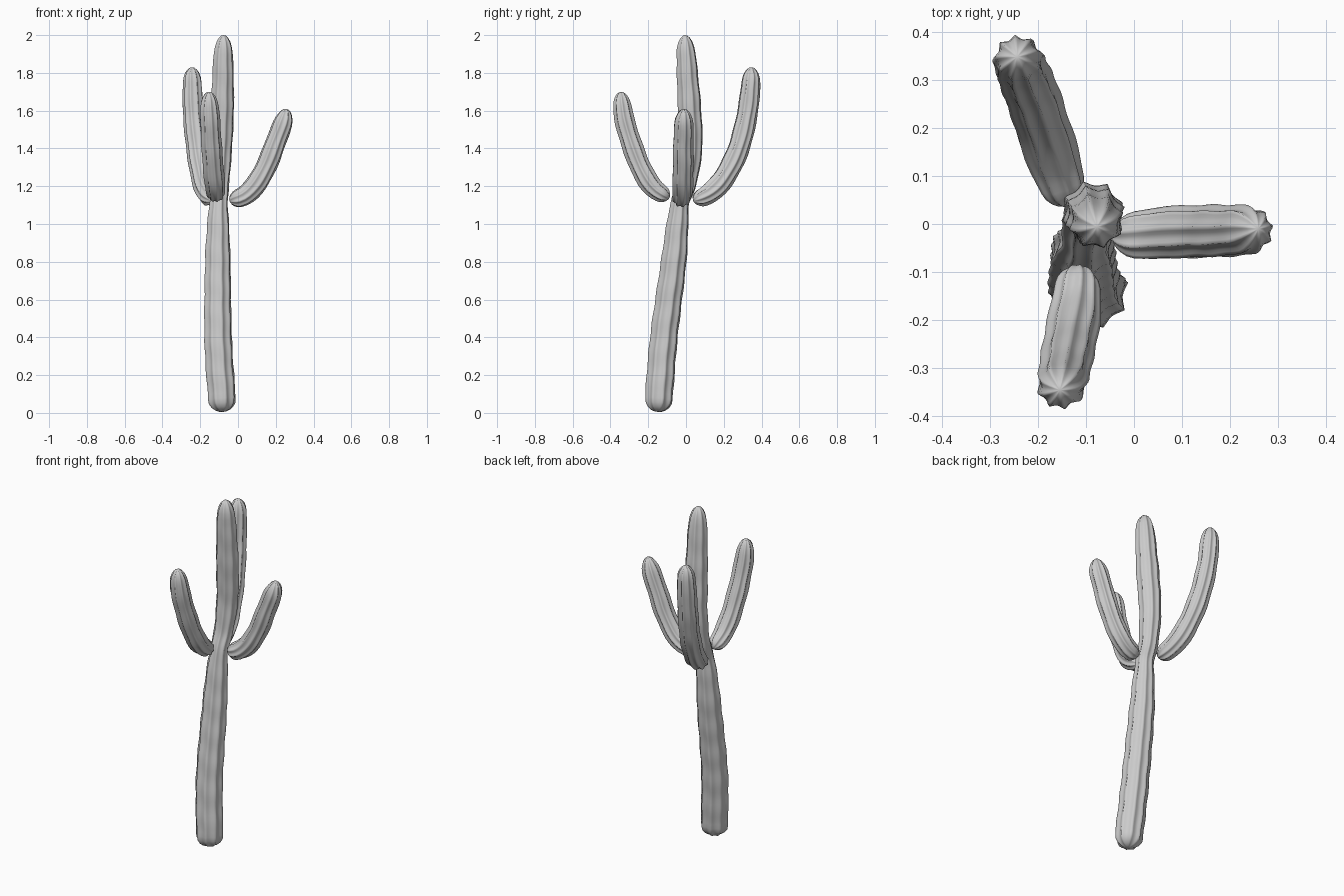
import bpy, bmesh, math, random
from mathutils import Vector

if "Cube" in bpy.data.objects:
    bpy.data.objects.remove(bpy.data.objects["Cube"])

random.seed(4)


def catmull(pts, t):
    # smooth interpolation through 4D points (x, y, z, radius)
    n = len(pts) - 1
    i = min(int(t), n - 1)
    f = t - i
    p1, p2 = pts[i], pts[i + 1]
    p0 = pts[i - 1] if i > 0 else p1 * 2 - p2
    p3 = pts[i + 2] if i + 2 <= n else p2 * 2 - p1
    return 0.5 * (2 * p1 + (p2 - p0) * f + (2 * p0 - 5 * p1 + 4 * p2 - p3) * f * f
                  + (3 * p1 - p0 - 3 * p2 + p3) * f ** 3)


def ribbed_stem(name, points, ribs, step, start_cap, end_cap, depth=0.17):
    pts = [Vector(p) for p in points]
    dense = [catmull(pts, k * (len(pts) - 1) / 400) for k in range(401)]
    length = [0.0]
    for a, b in zip(dense, dense[1:]):
        length.append(length[-1] + (b.xyz - a.xyz).length)
    total = length[-1]

    def at(s):
        k = next((i for i, v in enumerate(length) if v >= s - 1e-9), 400)
        if k == 0:
            return dense[0]
        f = (s - length[k - 1]) / (length[k] - length[k - 1])
        return dense[k - 1].lerp(dense[k], f)

    # ring positions, closer together in the rounded ends
    caps = [1 - math.cos(math.radians(a)) for a in (15, 32, 50, 70)]
    n = int((total - start_cap - end_cap) / step)
    rings = [c * start_cap for c in caps]
    rings += [start_cap + (total - start_cap - end_cap) * i / n for i in range(n + 1)]
    rings += [total - c * end_cap for c in reversed(caps)]

    bm = bmesh.new()
    sides = ribs * 6
    loops = []
    phase = [random.uniform(0, 6.28) for _ in range(ribs)]
    for s in rings:
        p = at(s)
        tangent = (at(min(s + 0.01, total)).xyz - at(max(s - 0.01, 0)).xyz).normalized()
        side = Vector((1, 0.4, 0)).cross(tangent)
        if abs(tangent.z) < 0.98:
            side = Vector((0, 0, 1)).cross(REF)
        u = (side - tangent * side.dot(tangent)).normalized() if abs(tangent.z) >= 0.98 else None
        if u is None:
            u = (REF - tangent * REF.dot(tangent)).normalized()
        else:
            u = (REF - tangent * REF.dot(tangent)).normalized()
        v = tangent.cross(u)
        r = p.w
        for d, c in ((s, start_cap), (total - s, end_cap)):
            if d < c:
                r *= math.sqrt(1 - (1 - d / c) ** 2)
        ring = []
        for j in range(sides):
            a = 2 * math.pi * j / sides
            rib = 1 - depth * abs(math.sin(ribs * a / 2))
            bump = 1 + 0.025 * math.sin(s * 38 + phase[(j // 6) % ribs] * 0.4)
            q = p.xyz + (u * math.cos(a) + v * math.sin(a)) * r * rib * bump
            ring.append(bm.verts.new(q))
        loops.append(ring)
    for a, b in zip(loops, loops[1:]):
        for j in range(sides):
            k = (j + 1) % sides
            bm.faces.new((a[j], a[k], b[k], b[j]))
    for ring, tip in ((loops[0], at(0)), (loops[-1], at(total))):
        c = bm.verts.new(tip.xyz)
        for j in range(sides):
            bm.faces.new((ring[j], ring[(j + 1) % sides], c))
    bmesh.ops.recalc_face_normals(bm, faces=bm.faces)
    me = bpy.data.meshes.new(name)
    bm.to_mesh(me)
    bm.free()
    me.shade_smooth()
    ob = bpy.data.objects.new(name, me)
    bpy.context.collection.objects.link(ob)
    return ob


# leaning trunk, pinched where the arms join
REF = Vector((1, 0.3, 0))
ribbed_stem("trunk", [
    (-0.08, -0.148, 0.005, 0.076), (-0.087, -0.142, 0.10, 0.077),
    (-0.105, -0.117, 0.40, 0.076), (-0.107, -0.065, 0.80, 0.070),
    (-0.105, -0.045, 1.00, 0.060), (-0.102, -0.030, 1.12, 0.050),
    (-0.098, 0.005, 1.22, 0.054), (-0.090, 0.028, 1.40, 0.061),
    (-0.083, 0.020, 1.60, 0.064), (-0.079, 0.007, 1.80, 0.058),
    (-0.077, -0.006, 2.0, 0.048)], 8, 0.025, 0.07, 0.10)

# three upward curving arms
R = 0.056
arms = {
    "right_arm": (Vector((0, 1, 0)), [
        (-0.045, -0.025, 1.122, 0.042), (0.03, -0.022, 1.148, 0.054),
        (0.095, -0.018, 1.21, R), (0.155, -0.016, 1.317, R),
        (0.20, -0.015, 1.434, 0.055), (0.24, -0.012, 1.54, 0.051),
        (0.258, -0.010, 1.61, 0.045)]),
    "back_arm": (Vector((1, 0.3, 0)), [
        (-0.135, 0.04, 1.122, 0.042), (-0.165, 0.125, 1.164, 0.056),
        (-0.19, 0.20, 1.243, 0.058), (-0.215, 0.275, 1.39, 0.058),
        (-0.235, 0.323, 1.577, 0.056), (-0.241, 0.342, 1.735, 0.052),
        (-0.243, 0.347, 1.83, 0.046)]),
    "front_arm": (Vector((1, 0, 0)), [
        (-0.115, -0.09, 1.135, 0.042), (-0.121, -0.17, 1.19, 0.054),
        (-0.130, -0.228, 1.275, R), (-0.140, -0.28, 1.40, R),
        (-0.148, -0.323, 1.54, 0.054), (-0.152, -0.338, 1.63, 0.050),
        (-0.154, -0.345, 1.70, 0.045)]),
}
for name, (REF, points) in arms.items():
    ribbed_stem(name, points, 9, 0.025, 0.05, 0.08)
